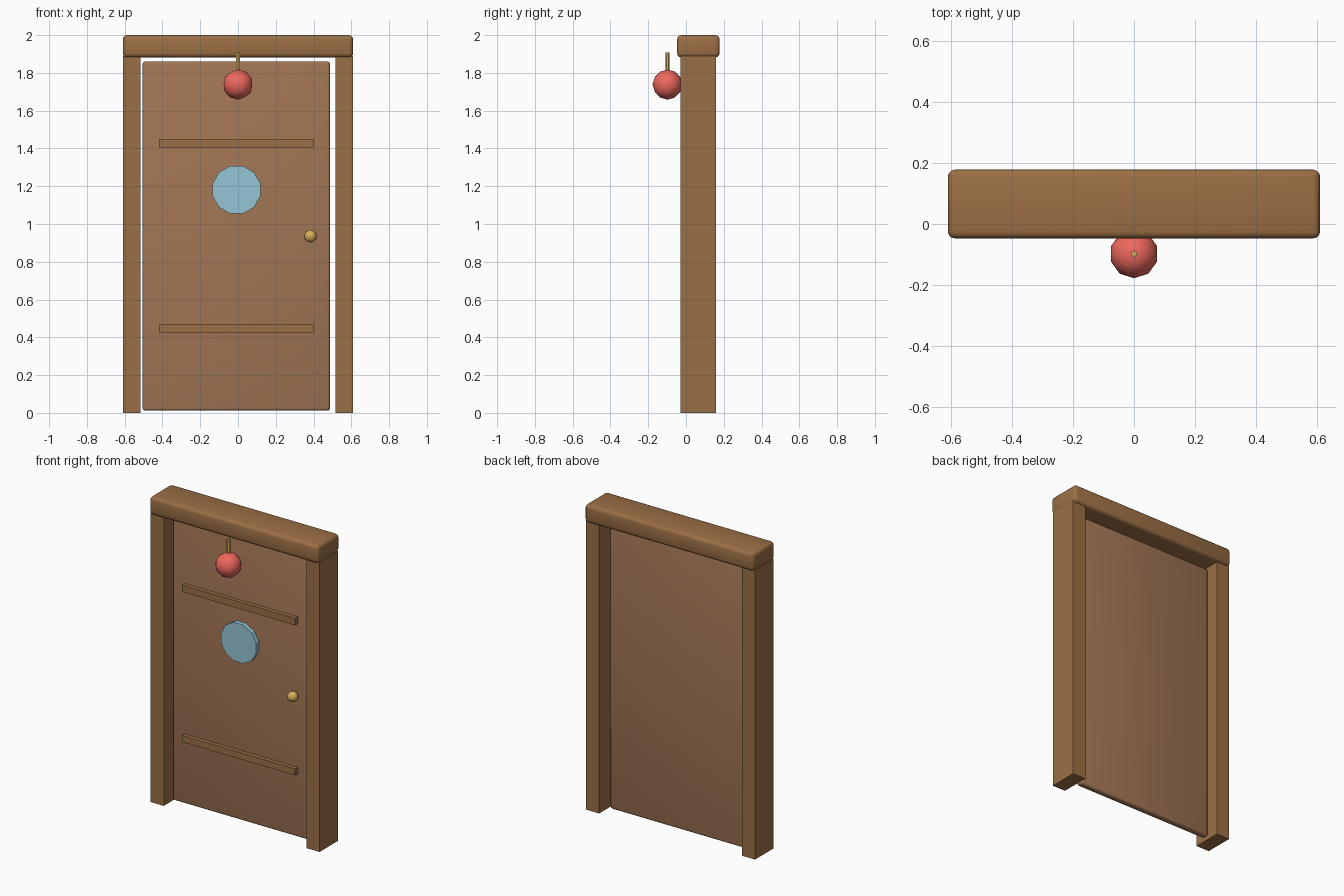
import bpy
from math import pi, radians

if "Cube" in bpy.data.objects:
    bpy.data.objects.remove(bpy.data.objects["Cube"])


def material(name, rgb):
    m = bpy.data.materials.new(name)
    m.diffuse_color = (*rgb, 1)
    m.use_nodes = True
    m.node_tree.nodes["Principled BSDF"].inputs["Base Color"].default_value = m.diffuse_color
    return m


FRAME = material("frame_wood", (0.33, 0.16, 0.06))
DOOR = material("door_wood", (0.36, 0.18, 0.09))
GLASS = material("glass", (0.30, 0.56, 0.66))
BRASS = material("brass", (0.68, 0.42, 0.10))
RED = material("red", (0.85, 0.14, 0.11))


def finish(name, mat, smooth=False):
    o = bpy.context.object
    o.name = name
    o.data.materials.append(mat)
    if smooth:
        bpy.ops.object.shade_smooth_by_angle(angle=radians(40))
    return o


def box(name, mat, x, y, z, bevel=0):
    """Box from (min, max) ranges, with optional rounded edges."""
    bpy.ops.mesh.primitive_cube_add(size=1, location=[sum(r) / 2 for r in (x, y, z)])
    o = bpy.context.object
    o.scale = [r[1] - r[0] for r in (x, y, z)]
    bpy.ops.object.transform_apply(location=False, rotation=False, scale=True)
    if bevel:
        b = o.modifiers.new("round_edges", 'BEVEL')
        b.width, b.segments = bevel, 3
        bpy.ops.object.modifier_apply(modifier=b.name)
    return finish(name, mat, bool(bevel))


# Frame: two posts and a rounded lintel
for side, x in (("left", (-0.61, -0.515)), ("right", (0.515, 0.61))):
    box(side + "_post", FRAME, x, (-0.03, 0.16), (0, 1.89))
box("lintel", FRAME, (-0.61, 0.61), (-0.047, 0.178), (1.882, 2.0), 0.022)

# Door panel with two raised strips
box("door_panel", DOOR, (-0.505, 0.487), (0.045, 0.09), (0.012, 1.86), 0.013)
for part, z in (("lower", (0.425, 0.468)), ("upper", (1.405, 1.45))):
    box(part + "_strip", FRAME, (-0.417, 0.4), (0.018, 0.05), z)

# Round window
bpy.ops.mesh.primitive_cylinder_add(vertices=12, radius=0.131, depth=0.034,
                                    location=(-0.008, 0.034, 1.181),
                                    rotation=(pi / 2, pi / 12, 0))
finish("window", GLASS)

# Door knob
bpy.ops.mesh.primitive_uv_sphere_add(segments=16, ring_count=10, radius=0.033,
                                     location=(0.384, 0.017, 0.936))
finish("knob", BRASS, True)

# Hanging lantern and its cord
bpy.ops.mesh.primitive_ico_sphere_add(subdivisions=2, radius=0.08,
                                      location=(0, -0.098, 1.738))
finish("lantern", RED, True)
bpy.ops.mesh.primitive_cylinder_add(vertices=6, radius=0.011, depth=0.11,
                                    location=(0, -0.098, 1.853))
finish("lantern_cord", BRASS)
